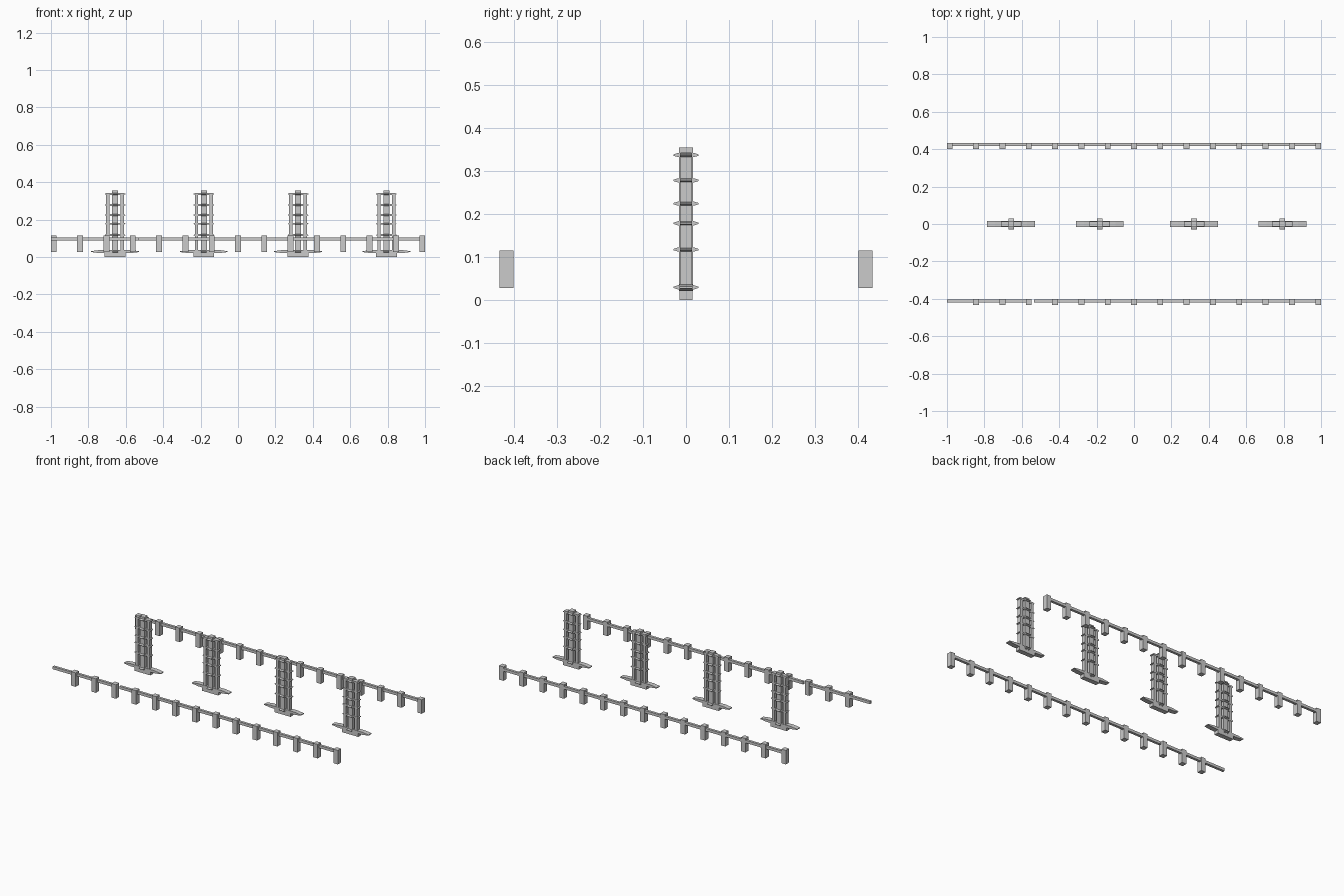
import bpy, bmesh

if "Cube" in bpy.data.objects:
    bpy.data.objects.remove(bpy.data.objects["Cube"])


def box(bm, x0, x1, y0, y1, z0, z1):
    v = [bm.verts.new((x, y, z)) for z in (z0, z1)
         for x, y in ((x0, y0), (x1, y0), (x1, y1), (x0, y1))]
    for f in ((3, 2, 1, 0), (4, 5, 6, 7), (0, 1, 5, 4),
              (1, 2, 6, 5), (2, 3, 7, 6), (3, 0, 4, 7)):
        bm.faces.new([v[i] for i in f])


def prism(bm, profile, axis, half, cx, z):
    """Extrude a (u, z) profile: 'x' runs u along x, 'y' runs u along y."""
    def ring(s):
        return [bm.verts.new((cx + u, s, z + w) if axis == 'x' else (cx + s, u, z + w))
                for u, w in profile]
    a, b = ring(-half), ring(half)
    n = len(a)
    bm.faces.new(a)
    bm.faces.new(b[::-1])
    for i in range(n):
        bm.faces.new((a[i], b[i], b[(i + 1) % n], a[(i + 1) % n]))


def finish(bm, name):
    bmesh.ops.recalc_face_normals(bm, faces=bm.faces)
    me = bpy.data.meshes.new(name)
    bm.to_mesh(me)
    bm.free()
    ob = bpy.data.objects.new(name, me)
    bpy.context.collection.objects.link(ob)


def taper(length, flat, t):
    # bar profile with thinning tips
    return [(-length, -t * .3), (-flat, -t), (flat, -t),
            (length, -t * .3), (length, t * .3), (flat, t), (-flat, t), (-length, t * .3)]


# Guard rails: posts and horizontal bars on both edges
for side, name in ((-1, "front"), (1, "back")):
    bm = bmesh.new()
    for i in range(-7, 8):
        if side < 0 and i == -7:
            continue
        x = i * 0.1407
        box(bm, x - .0155, x + .0155, side * .418 - .016, side * .418 + .016, .027, .115)
    finish(bm, name + "_rail_posts")
    bm = bmesh.new()
    y = .425 if side > 0 else -.411
    spans = ((-1, -.55), (-.535, 1)) if side < 0 else ((-1, 1),)
    for a, b in spans:
        box(bm, a, b, y - .008, y + .008, .087, .104)
    finish(bm, name + "_rail_bar")

# Pylons
for k, cx in enumerate((-.657, -.183, .321, .793)):
    bm = bmesh.new()
    box(bm, cx - .056, cx + .056, -.015, .015, 0, .022)
    prism(bm, taper(.128, .085, .008), 'x', .015, cx, .029)
    finish(bm, f"pylon_base_{k}")

    bm = bmesh.new()
    box(bm, cx - .016, cx + .016, -.016, .016, .02, .355)
    for s in (-1, 1):
        box(bm, cx + s * .039 - .009, cx + s * .039 + .009, -.013, .013, .02, .343)
    finish(bm, f"pylon_columns_{k}")

    bm = bmesh.new()
    for z in (.029, .117, .178, .224, .278, .337):
        if z > .05:
            prism(bm, taper(.055, .045, .005), 'x', .014, cx, z)
        prism(bm, taper(.029, .018, .005), 'y', .015, cx, z)
    finish(bm, f"pylon_cross_plates_{k}")
